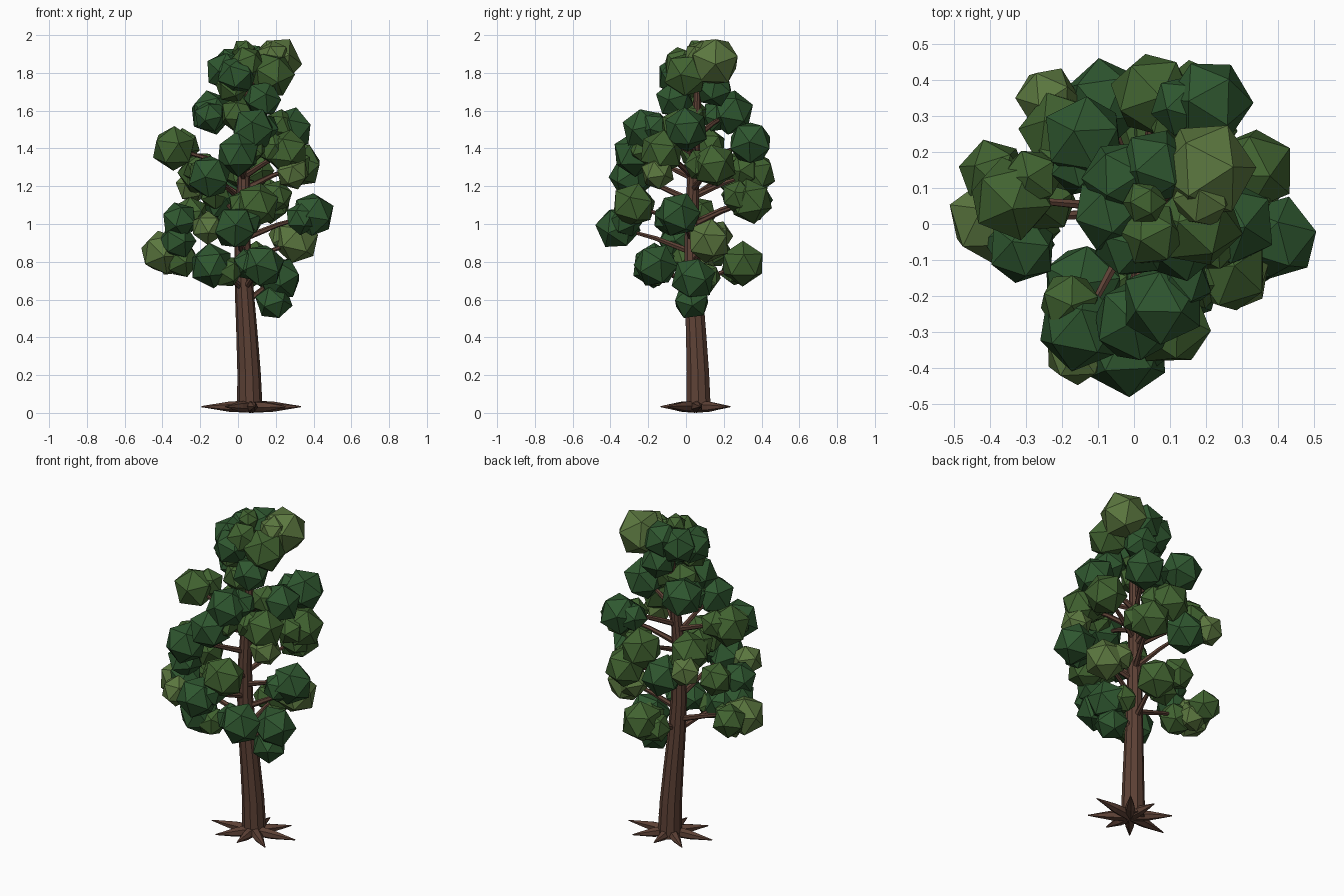
import bpy, bmesh, math, random
from mathutils import Vector, Euler

if "Cube" in bpy.data.objects:
    bpy.data.objects.remove(bpy.data.objects["Cube"])

random.seed(7)


def material(name, rgb):
    m = bpy.data.materials.new(name)
    m.diffuse_color = (*rgb, 1)
    m.use_nodes = True
    m.node_tree.nodes["Principled BSDF"].inputs["Base Color"].default_value = m.diffuse_color
    return m


BARK = material("bark", (0.11, 0.053, 0.036))
DARK = material("dark_leaf", (0.028, 0.095, 0.029))
MID = material("mid_leaf", (0.053, 0.125, 0.030))
LIGHT = material("light_leaf", (0.105, 0.185, 0.050))


def finish(bm, name, mat):
    me = bpy.data.meshes.new(name)
    bm.to_mesh(me)
    bm.free()
    me.materials.append(mat)
    ob = bpy.data.objects.new(name, me)
    bpy.context.collection.objects.link(ob)
    return ob


def limb(name, points, radii, sides):
    """Tapered flat-sided tube through a list of points."""
    bm = bmesh.new()
    pts = [Vector(p) for p in points]
    rings = []
    for i, (p, r) in enumerate(zip(pts, radii)):
        axis = pts[min(i + 1, len(pts) - 1)] - pts[max(i - 1, 0)]
        q = Vector((0, 0, 1)).rotation_difference(axis)
        rings.append([bm.verts.new(p + q @ Vector((r * math.cos(a), r * math.sin(a), 0)))
                      for a in (math.tau * k / sides for k in range(sides))])
    for a, b in zip(rings, rings[1:]):
        for k in range(sides):
            n = (k + 1) % sides
            bm.faces.new((a[k], a[n], b[n], b[k]))
    bm.faces.new(rings[0][::-1])
    bm.faces.new(rings[-1])
    return finish(bm, name, BARK)


def trunk_at(z):
    """Centre of the gently bowed trunk at height z."""
    bow = math.sin(math.pi * min(z / 1.95, 1)) ** 2
    return Vector((0.063 - 0.04 * bow, 0.067 - 0.035 * bow, z))


# Trunk: bowed and tapering into the crown
heights = [0.015 + 0.205 * i for i in range(10)]
limb("trunk", [trunk_at(z) for z in heights], [0.068 - 0.028 * z for z in heights], 10)

# Roots: a flat star of spikes, longer to the left and right
for i in range(8):
    a = math.tau * i / 8 + 0.1
    d = Vector((math.cos(a), math.sin(a), 0)) * (0.225 + 0.04 * math.cos(2 * a))
    c = Vector((0.07, 0.05, 0.033))
    limb(f"root_{i + 1}", [c, c + d * 0.45, c + d], [0.033, 0.027, 0.003], 6)


count = 0


def clump(pos, r, mat):
    """One faceted ball of leaves, turned at random."""
    global count
    count += 1
    bm = bmesh.new()
    bmesh.ops.create_icosphere(bm, subdivisions=1, radius=r * 1.04)
    ob = finish(bm, f"foliage_{count:02d}", mat)
    ob.location = pos
    ob.rotation_euler = Euler([random.uniform(0, math.tau) for _ in range(3)])


def bough(x, y, z, mat, r=0.117):
    """A leaf clump and a smaller companion, with a branch bending up from the trunk."""
    tip, base = Vector((x, y, z)), trunk_at(z - 0.13)
    clump(tip, r, mat)
    out = (tip - base) * Vector((1, 1, 0))
    if out.length > 0.14:
        mid = base.lerp(tip, 0.5) + Vector((0, 0, 0.01))
        limb(f"branch_{count:02d}", [base, mid, tip], [0.018, 0.013, 0.007], 6)
        side = Vector((-out.y, out.x, 0)).normalized() * random.choice((-0.06, 0.06))
        clump(tip - out.normalized() * 0.05 + side + Vector((0, 0, random.uniform(-0.04, 0.04))),
              0.085, random.choice((mat, MID)))


# Crown top: a large pale clump with a ring of darker ones around the tip
bough(0.20, 0.15, 1.86, LIGHT, 0.135)
bough(0.18, 0.00, 1.79, MID, 0.12)
for i in range(4):
    a = math.radians(80 + 55 * i)
    clump((0.04 + 0.11 * math.cos(a), 0.05 + 0.11 * math.sin(a), 1.86 - 0.025 * i), 0.105, DARK)
clump((0.03, 0.06, 1.92), 0.06, MID)
clump((0.05, -0.03, 1.85), 0.09, MID)
clump((0.08, 0.15, 1.72), 0.10, DARK)
clump((0.13, -0.06, 1.66), 0.10, DARK)
clump((-0.03, -0.02, 1.73), 0.09, MID)

# Outer boughs of the crown
for p in [(-0.14, 0.24, 1.59), (0.08, -0.22, 1.50), (0.28, 0.0, 1.50), (0.21, 0.34, 1.43),
          (0.0, -0.27, 1.37), (-0.15, -0.29, 1.25), (-0.08, 0.34, 1.13), (0.395, -0.04, 1.05),
          (-0.02, -0.36, 0.98), (-0.14, -0.17, 0.78), (0.13, -0.16, 0.78), (0.22, 0.04, 0.71)]:
    bough(*p, DARK)
for p in [(-0.34, 0.07, 1.40), (0.26, -0.13, 1.38), (0.33, 0.15, 1.31), (-0.20, 0.25, 1.27),
          (0.05, 0.36, 1.27), (0.10, -0.28, 1.10), (0.17, 0.34, 1.12), (0.09, 0.30, 0.79)]:
    bough(*p, MID)
for p in [(0.31, 0.12, 0.91), (-0.40, 0.01, 0.85)]:
    bough(*p, LIGHT)

# Smaller clumps filling the gaps
for p in [(-0.31, -0.07, 1.02), (-0.32, -0.05, 0.91), (0.19, 0.03, 0.59)]:
    clump(p, 0.097, DARK)
for p in [(-0.25, 0.07, 1.05), (-0.39, 0.14, 0.86), (-0.30, 0.0, 0.81), (0.0, 0.02, 1.58)]:
    clump(p, 0.095, MID)
for p in [(-0.16, -0.36, 0.98), (-0.24, 0.35, 1.20), (0.29, -0.15, 1.27)]:
    clump(p, 0.088, LIGHT)
